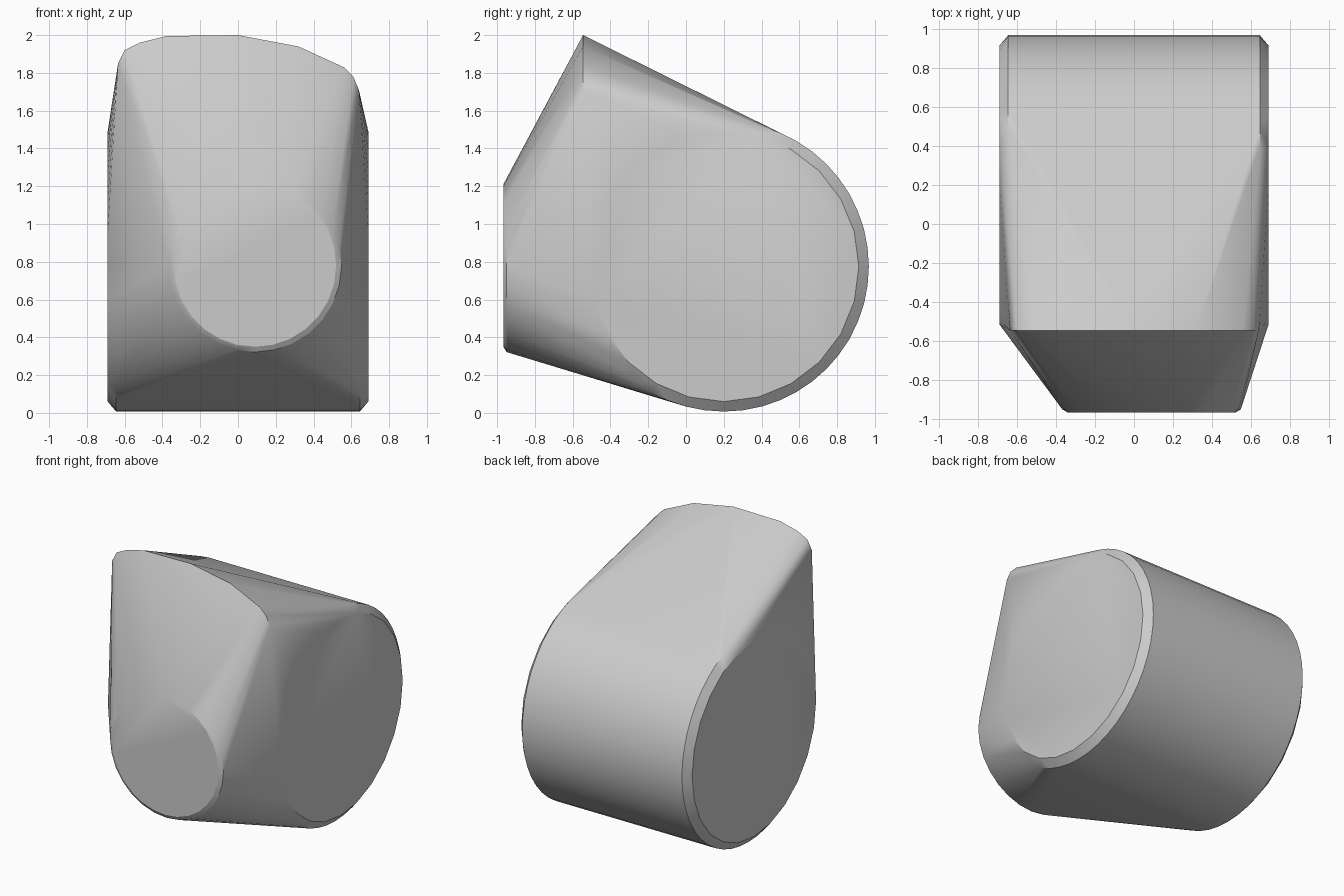
import bpy, bmesh
from math import sin, cos, pi, radians

cube = bpy.data.objects.get("Cube")
if cube:
    bpy.data.objects.remove(cube, do_unlink=True)

# Material
grey = bpy.data.materials.new("plain grey")
grey.use_nodes = True
colour = (0.6, 0.6, 0.6, 1)
grey.diffuse_color = colour
grey.node_tree.nodes["Principled BSDF"].inputs["Base Color"].default_value = colour


def ring(radius, count):
    """Points of a circle as pairs."""
    return [(radius * cos(2 * pi * i / count), radius * sin(2 * pi * i / count))
            for i in range(count)]


points = []

# Drum lying across x: two rims and two smaller caps that bevel its ends
for side in (-1, 1):
    for x, radius, count in ((0.645, 0.768, 48), (0.69, 0.715, 24)):
        points += [(side * x, 0.2 + a, 0.775 + b) for a, b in ring(radius, count)]

# Round front nose with a small bevel
for y, radius in ((-0.95, 0.458), (-0.967, 0.43)):
    points += [(0.09 + a, y, 0.78 + b) for a, b in ring(radius, 28)]

# Lopsided crest above the nose
crest = [(-0.635, 1.85), (-0.6, 1.92), (-0.52, 1.96), (-0.38, 1.995), (0, 2),
         (0.32, 1.94), (0.56, 1.83), (0.61, 1.78), (0.64, 1.71)]
points += [(x, -0.545, z) for x, z in crest]

# Wrap all rims in one convex skin
bm = bmesh.new()
for p in points:
    bm.verts.new(p)
bmesh.ops.convex_hull(bm, input=bm.verts[:])
bmesh.ops.delete(bm, geom=[v for v in bm.verts if not v.link_faces], context='VERTS')
bmesh.ops.dissolve_limit(bm, angle_limit=radians(0.5), verts=bm.verts[:], edges=bm.edges[:])
bmesh.ops.recalc_face_normals(bm, faces=bm.faces[:])
mesh = bpy.data.meshes.new("rounded_body")
bm.to_mesh(mesh)
bm.free()
mesh.materials.append(grey)

body = bpy.data.objects.new("rounded_body", mesh)
bpy.context.collection.objects.link(body)
bpy.context.view_layer.objects.active = body
body.select_set(True)
bpy.ops.object.shade_smooth_by_angle(angle=radians(30))
